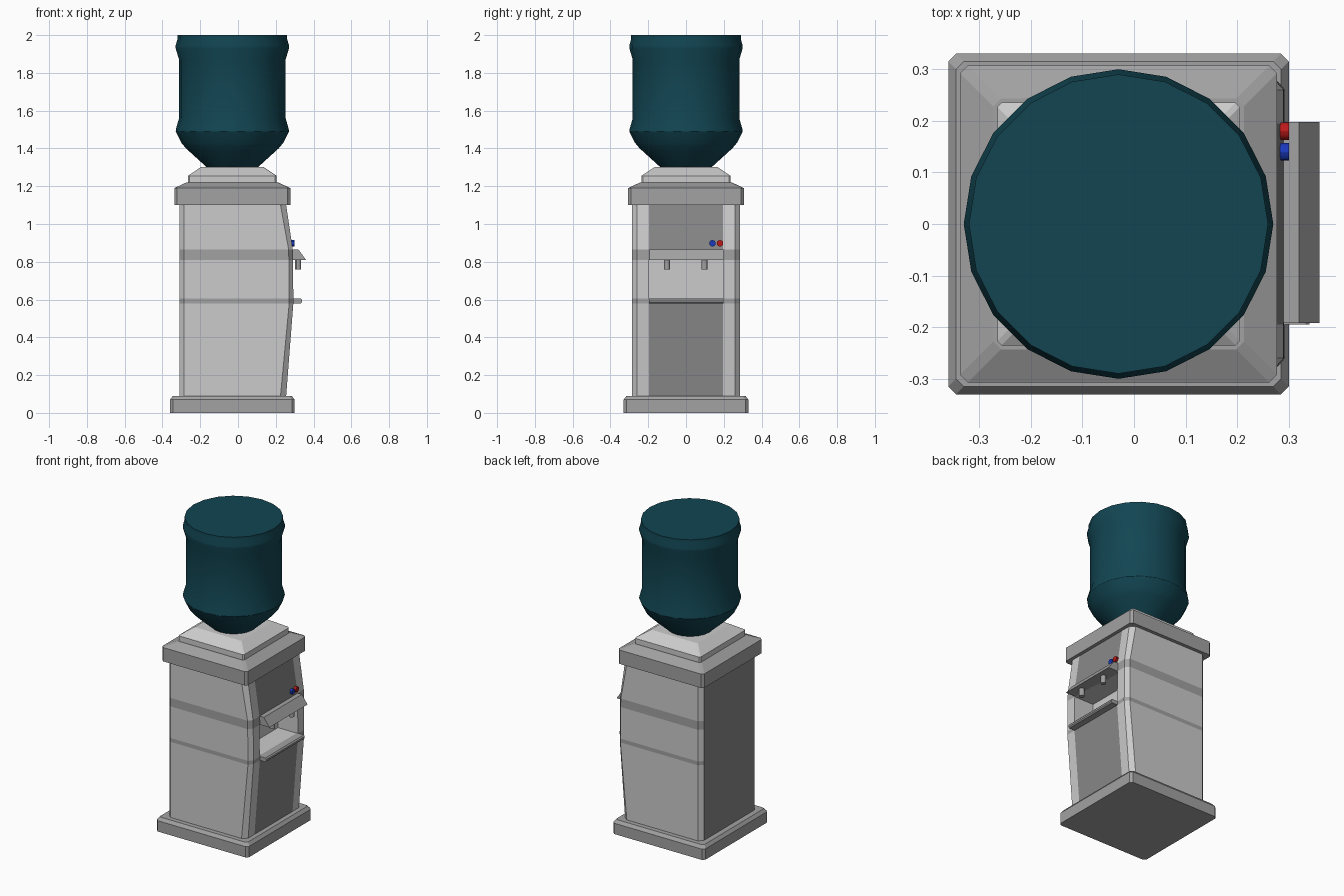
import bpy, bmesh, math

if "Cube" in bpy.data.objects:
    bpy.data.objects.remove(bpy.data.objects["Cube"])

CX = -0.03  # axis of base, top and bottle


def mat(name, r, g, b):
    m = bpy.data.materials.new(name)
    m.diffuse_color = (r, g, b, 1)
    m.use_nodes = True
    m.node_tree.nodes["Principled BSDF"].inputs["Base Color"].default_value = m.diffuse_color
    return m


LIGHT = mat("light_grey", 0.62, 0.62, 0.62)
MID = mat("mid_grey", 0.36, 0.36, 0.36)
DARK = mat("dark_grey", 0.25, 0.25, 0.25)
TEAL = mat("teal", 0.006, 0.06, 0.085)
RED = mat("red", 0.5, 0.01, 0.01)
BLUE = mat("blue", 0.01, 0.04, 0.5)


def finish(bm, name, *mats):
    bmesh.ops.recalc_face_normals(bm, faces=bm.faces)
    me = bpy.data.meshes.new(name)
    bm.to_mesh(me)
    bm.free()
    for m in mats:
        me.materials.append(m)
    ob = bpy.data.objects.new(name, me)
    bpy.context.collection.objects.link(ob)
    return ob


def loft(rings):
    """Skin a stack of matching rings, capped at both ends; returns bmesh and side faces."""
    bm = bmesh.new()
    vs = [[bm.verts.new(p) for p in ring] for ring in rings]
    n = len(vs[0])
    sides = [[bm.faces.new((a[i], a[(i + 1) % n], b[(i + 1) % n], b[i])) for i in range(n)]
             for a, b in zip(vs, vs[1:])]
    bm.faces.new(vs[0])
    bm.faces.new(vs[-1])
    return bm, sides


def rect(hx, hy, z, c):
    """Rectangle with clipped corners around the main axis."""
    q = [(-hx, -hy + c), (-hx + c, -hy), (hx - c, -hy), (hx, -hy + c)]
    q += [(x, -y) for x, y in reversed(q)]
    return [(CX + x, y, z) for x, y in q]


def circle(r, z, n=20):
    return [(CX + r * math.cos(2 * math.pi * i / n), r * math.sin(2 * math.pi * i / n), z)
            for i in range(n)]


def extrude_y(name, profile, y0, y1, m):
    return finish(loft([[(x, y, z) for x, z in profile] for y in (y0, y1)])[0], name, m)


def cylinder(name, r, p, q, m, n=12):
    """Cylinder from p to q, along x or z."""
    rings = []
    for c in (p, q):
        ring = []
        for i in range(n):
            u, v = r * math.cos(2 * math.pi * i / n), r * math.sin(2 * math.pi * i / n)
            ring.append((c[0], c[1] + u, c[2] + v) if p[2] == q[2] else (c[0] + u, c[1] + v, c[2]))
        rings.append(ring)
    ob = finish(loft(rings)[0], name, m)
    smooth(ob)
    return ob


def smooth(ob):
    bpy.ops.object.select_all(action='DESELECT')
    ob.select_set(True)
    bpy.context.view_layer.objects.active = ob
    bpy.ops.object.shade_smooth_by_angle(angle=math.radians(30))


# base plinth, top slab and bottle seat
finish(loft([rect(.33, .33, 0, .015), rect(.33, .33, .07, .015), rect(.315, .315, .09, .015)])[0],
       "base", MID)
finish(loft([rect(.307, .307, 1.10, .015), rect(.307, .307, 1.19, .015),
             rect(.243, .243, 1.22, .015)])[0], "top_slab", MID)
finish(loft([rect(.235, .235, 1.21, .008), rect(.235, .235, 1.255, .008),
             rect(.165, .165, 1.302, .008)])[0], "bottle_seat", LIGHT)

# cabinet: bulging front, clipped corners, bands, recessed dispensing bay
rings = []
for z, xf, c in [(.09, .255, .03), (.58, .293, .022), (.605, .293, .022),
                 (.81, .291, .022), (.865, .29, .022), (1.10, .255, .03)]:
    half = [(-.31, -.26), (-.285, -.285), (xf - c, -.285), (xf, -.26), (xf, -.195)]
    rings.append([(x, y, z) for x, y in half + [(x, -y) for x, y in reversed(half)]])
bm, sides = loft(rings)
for k, row in enumerate(sides):
    for i, f in enumerate(row):
        if k in (1, 3):
            f.material_index = 1
        if i == 9 or (i == 4 and k != 2):
            f.material_index = 2
bay = sides[2][4]
bay.normal_update()
new = bmesh.ops.extrude_discrete_faces(bm, faces=[bay])["faces"][0]
for v in new.verts:
    v.co.x = .15
finish(bm, "cabinet", LIGHT, MID, DARK)

# hood over the bay and drip tray below it
extrude_y("hood", [(.27, .865), (.32, .865), (.36, .81), (.27, .81)], -.192, .198, MID)
extrude_y("drip_tray", [(.285, .58), (.333, .58), (.34, .587), (.34, .598), (.333, .606), (.285, .606)],
          -.195, .198, MID)

# taps and buttons
for side, y in (("left", -.1), ("right", .098)):
    cylinder("tap_" + side, .016, (.317, y, .76), (.317, y, .815), MID)
for name, y, m in (("cold_button", .14, BLUE), ("hot_button", .18, RED)):
    cylinder(name, .017, (.275, y, .898), (.30, y, .898), m)

# water bottle
profile = [(.135, 1.30), (.245, 1.40), (.27, 1.43), (.30, 1.49), (.298, 1.505), (.282, 1.56),
           (.282, 1.87), (.30, 1.93), (.30, 1.945), (.29, 1.98), (.29, 2.0)]
smooth(finish(loft([circle(r, z) for r, z in profile])[0], "water_bottle", TEAL))
